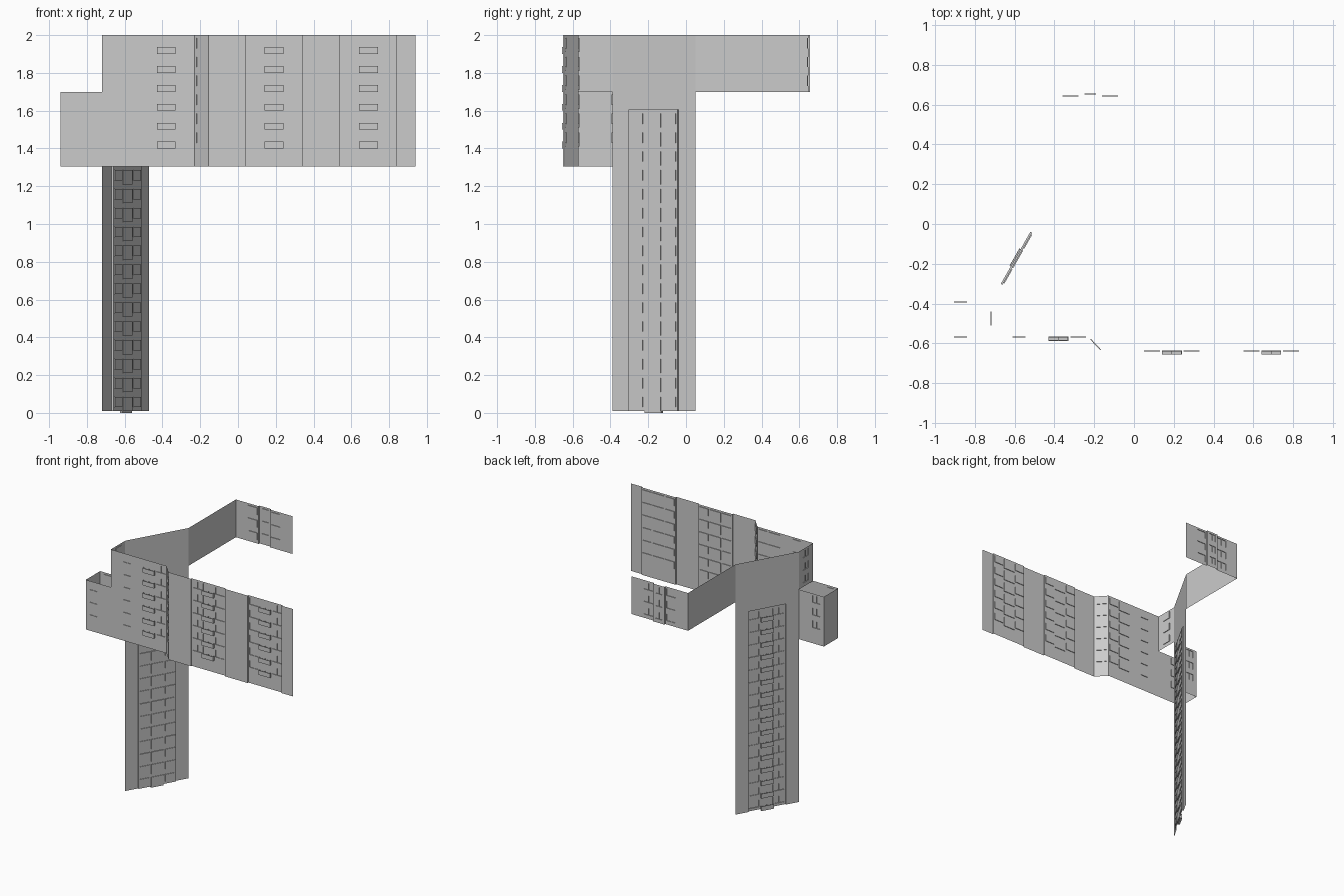
import bpy, bmesh
from mathutils import Vector

if "Cube" in bpy.data.objects:
    bpy.data.objects.remove(bpy.data.objects["Cube"])


def finish(bm, name):
    bmesh.ops.remove_doubles(bm, verts=bm.verts, dist=1e-5)
    me = bpy.data.meshes.new(name)
    bm.to_mesh(me)
    bm.free()
    ob = bpy.data.objects.new(name, me)
    bpy.context.collection.objects.link(ob)
    return ob


def frame(p0, p1):
    # along-wall direction and outward normal
    a, b = Vector((*p0, 0)), Vector((*p1, 0))
    d = (b - a).normalized()
    n = Vector((d.y, -d.x, 0))
    return (lambda u, z, o=0.0: a + d * u + n * o + Vector((0, 0, z))), (b - a).length


def quad(bm, *pts):
    bm.faces.new([bm.verts.new(p) for p in pts])


def box(bm, P, u0, u1, z0, z1, o0, o1):
    c = [P(u, z, o) for u in (u0, u1) for z in (z0, z1) for o in (o0, o1)]
    for f in ((0, 1, 3, 2), (4, 6, 7, 5), (0, 4, 5, 1), (2, 3, 7, 6), (0, 2, 6, 4), (1, 5, 7, 3)):
        quad(bm, *[c[i] for i in f])


SILL, HEAD, DEPTH = 0.02, 0.075, 0.005


def wall(name, p0, p1, z0, z1, cols=(), floors=(), door=None):
    """Flat wall with a grid of recessed windows, optional door column with balconies."""
    P, length = frame(p0, p1)
    bm = bmesh.new()
    spans = [(c, SILL) for c in cols] + ([(door, 0.0)] if door else [])
    spans.sort()
    u = 0.0
    for (a, b), sill in spans:
        quad(bm, P(u, z0), P(a, z0), P(a, z1), P(u, z1))
        z = z0
        for f in floors:
            lo, hi = f + sill, f + HEAD
            if lo > z + 1e-5:
                quad(bm, P(a, z), P(b, z), P(b, lo), P(a, lo))
            # reveals and pane
            ring = [(a, lo), (b, lo), (b, hi), (a, hi)]
            for i in range(4):
                s, t = ring[i], ring[(i + 1) % 4]
                quad(bm, P(*s), P(*t), P(*t, -DEPTH), P(*s, -DEPTH))
            quad(bm, *[P(*r, -DEPTH) for r in ring])
            # mullion
            m = (a + b) / 2
            box(bm, P, m - .0015, m + .0015, lo, hi, -DEPTH, -.002)
            z = hi
        quad(bm, P(a, z), P(b, z), P(b, z1), P(a, z1))
        u = b
    quad(bm, P(u, z0), P(length, z0), P(length, z1), P(u, z1))
    finish(bm, name)
    # balconies: slab, parapet, cheeks
    if door:
        a, b = door
        bm = bmesh.new()
        for f in floors:
            z, out, t = f - .01, .017, .003
            box(bm, P, a, b, z, z + .01, 0, out)
            box(bm, P, a, b, z + .01, z + .036, out - t, out)
            for s in (a, (a + b - t) / 2, b - t):
                box(bm, P, s, s + t, z + .01, z + .036, 0, out - t)
        finish(bm, name + "_balconies")


def floors(first, count):
    return [first + .1 * i for i in range(count)]


SIDE = [(.01, .09), (.21, .29)]   # window columns of a 0.3 wide bay
MID = (.1, .2)                    # balcony column of a bay
Z0, ZT = 1.305, 2.0

# low annex on the left
wall("annex_back", (-.72, -.39), (-.94, -.39), Z0, 1.7, [(.12, .185)], floors(1.41, 3))
wall("annex_side", (-.94, -.39), (-.94, -.57), Z0, 1.7)
wall("annex_front", (-.94, -.57), (-.72, -.57), Z0, 1.7, [(.035, .1)], floors(1.41, 3))
wall("end_wall", (-.72, -.39), (-.72, -.57), 1.7, ZT, [(.05, .12)], floors(1.71, 3))

# front facade, left to right
six = floors(1.41, 6)
wall("front_left", (-.72, -.57), (-.23, -.57), Z0, ZT,
     [(.11, .175), (.4, .48)], six, (.29, .39))
wall("front_bevel", (-.23, -.57), (-.155, -.65), Z0, ZT, [(.015, .09)], six)
wall("front_pier_1", (-.155, -.65), (.04, -.65), Z0, ZT)
for i, x in enumerate((.04, .54), 1):
    wall(f"bay_{i}_reveal_left", (x, -.65), (x, -.64), Z0, ZT)
    wall(f"bay_{i}", (x, -.64), (x + .3, -.64), Z0, ZT, SIDE, six, MID)
    wall(f"bay_{i}_reveal_right", (x + .3, -.64), (x + .3, -.65), Z0, ZT)
wall("front_pier_2", (.34, -.65), (.54, -.65), Z0, ZT)
wall("front_pier_3", (.84, -.65), (.94, -.65), Z0, ZT)

# tall slanted tower wall with a recessed bay
A, B = (-.47, .05), (-.72, -.39)
P, L = frame(A, B)
u0, u1, top, rec = L / 2 - .15, L / 2 + .15, 1.605, -.01
xy = lambda u, o=0.0: tuple(P(u, 0, o))[:2]
wall("tower_pier_right", A, xy(u0), .01, ZT)
wall("tower_pier_left", xy(u1), B, .01, ZT)
wall("tower_head", xy(u0), xy(u1), top, ZT)
wall("tower_reveal_right", xy(u0), xy(u0, rec), .01, top)
wall("tower_reveal_left", xy(u1, rec), xy(u1), .01, top)
wall("tower_bay", xy(u0, rec), xy(u1, rec), .01, top, SIDE, floors(.01, 16), MID)
bm = bmesh.new()
quad(bm, P(u0, top), P(u0, top, rec), P(u1, top, rec), P(u1, top))
finish(bm, "tower_soffit")

# rear wing with a projecting middle strip
three = floors(1.71, 3)
wall("rear_side", (-.47, .645), (-.47, .05), 1.7, ZT)
wall("rear_left", (.03, .645), (-.17, .645), 1.7, ZT, [(.11, .19)], three)
wall("rear_strip_edge_left", (-.17, .645), (-.17, .657), 1.7, ZT)
wall("rear_strip", (-.17, .657), (-.27, .657), 1.7, ZT, [(.02, .08)], three)
wall("rear_strip_edge_right", (-.27, .657), (-.27, .645), 1.7, ZT)
wall("rear_right", (-.27, .645), (-.47, .645), 1.7, ZT, [(.01, .09)], three)
